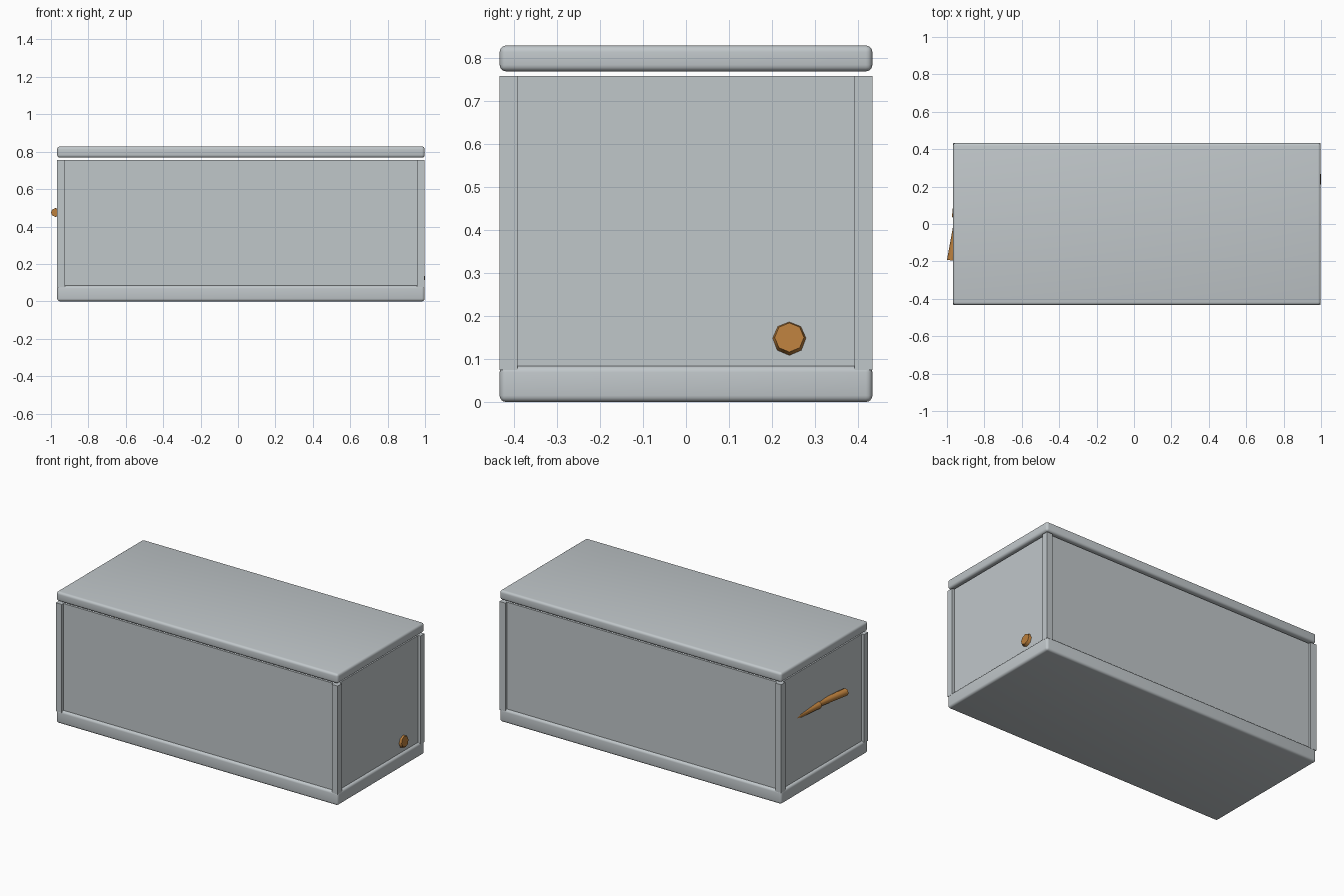
import bpy, math
from mathutils import Vector

if "Cube" in bpy.data.objects:
    bpy.data.objects.remove(bpy.data.objects["Cube"])


def material(name, rgb):
    m = bpy.data.materials.new(name)
    m.diffuse_color = (*rgb, 1)
    m.use_nodes = True
    m.node_tree.nodes["Principled BSDF"].inputs["Base Color"].default_value = m.diffuse_color
    return m


GREY = material("pale grey", (0.53, 0.57, 0.59))
BROWN = material("wood brown", (0.49, 0.21, 0.046))

X0, X1, Y = -0.967, 0.998, 0.433      # outer limits of the tank
POST, INSET, THICK = 0.041, 0.016, 0.014


def box(name, lo, hi, bevel=0.0):
    lo, hi = Vector(lo), Vector(hi)
    bpy.ops.mesh.primitive_cube_add(size=1, location=(lo + hi) / 2)
    o = bpy.context.object
    o.name = name
    o.scale = hi - lo
    bpy.ops.object.transform_apply(location=False, rotation=False, scale=True)
    o.data.materials.append(GREY)
    if bevel:
        b = o.modifiers.new("rounding", "BEVEL")
        b.width, b.segments = bevel, 4
        bpy.ops.object.modifier_apply(modifier="rounding")
        bpy.ops.object.shade_smooth_by_angle(angle=math.radians(35))
    return o


def branch(name, a, ra, b, rb, sides=8):
    a, b = Vector(a), Vector(b)
    bpy.ops.mesh.primitive_cone_add(vertices=sides, radius1=ra, radius2=rb,
                                    depth=(b - a).length, location=(a + b) / 2)
    o = bpy.context.object
    o.name = name
    o.rotation_euler = (b - a).to_track_quat("Z", "Y").to_euler()
    o.data.materials.append(BROWN)
    bpy.ops.object.shade_smooth_by_angle(angle=math.radians(50))
    return o


# Rounded base and lid
box("base", (X0, -Y, 0), (X1, Y, 0.084), 0.015)
box("lid", (X0, -Y, 0.768), (X1, Y, 0.828), 0.015)

# Corner posts
for x in (X0, X1 - POST):
    for y in (-Y, Y - POST):
        box("corner_post", (x, y, 0.074), (x + POST, y + POST, 0.757))

# Inset wall panels
for s, side in ((-1, "front"), (1, "back")):
    ya, yb = sorted((s * (Y - INSET), s * (Y - INSET - THICK)))
    box(side + "_panel", (X0 + 0.02, ya, 0.07), (X1 - 0.02, yb, 0.757))
for xa, side in ((X0 + INSET, "left"), (X1 - INSET - THICK, "right")):
    box(side + "_panel", (xa, -Y + 0.02, 0.07), (xa + THICK, Y - 0.02, 0.757))

# Driftwood poking through the end panels, with its trunk inside
branch("left_branch_tip", (-0.937, 0.26, 0.472), 0.013, (-0.953, 0.035, 0.475), 0.021)
branch("left_branch_end", (-0.935, 0.06, 0.475), 0.019, (-0.977, -0.195, 0.475), 0.023)
branch("right_branch_end", (0.93, 0.24, 0.143), 0.055, (0.997, 0.24, 0.15), 0.034)
branch("trunk", (0.94, 0.24, 0.143), 0.05, (-0.93, 0.06, 0.474), 0.018)
